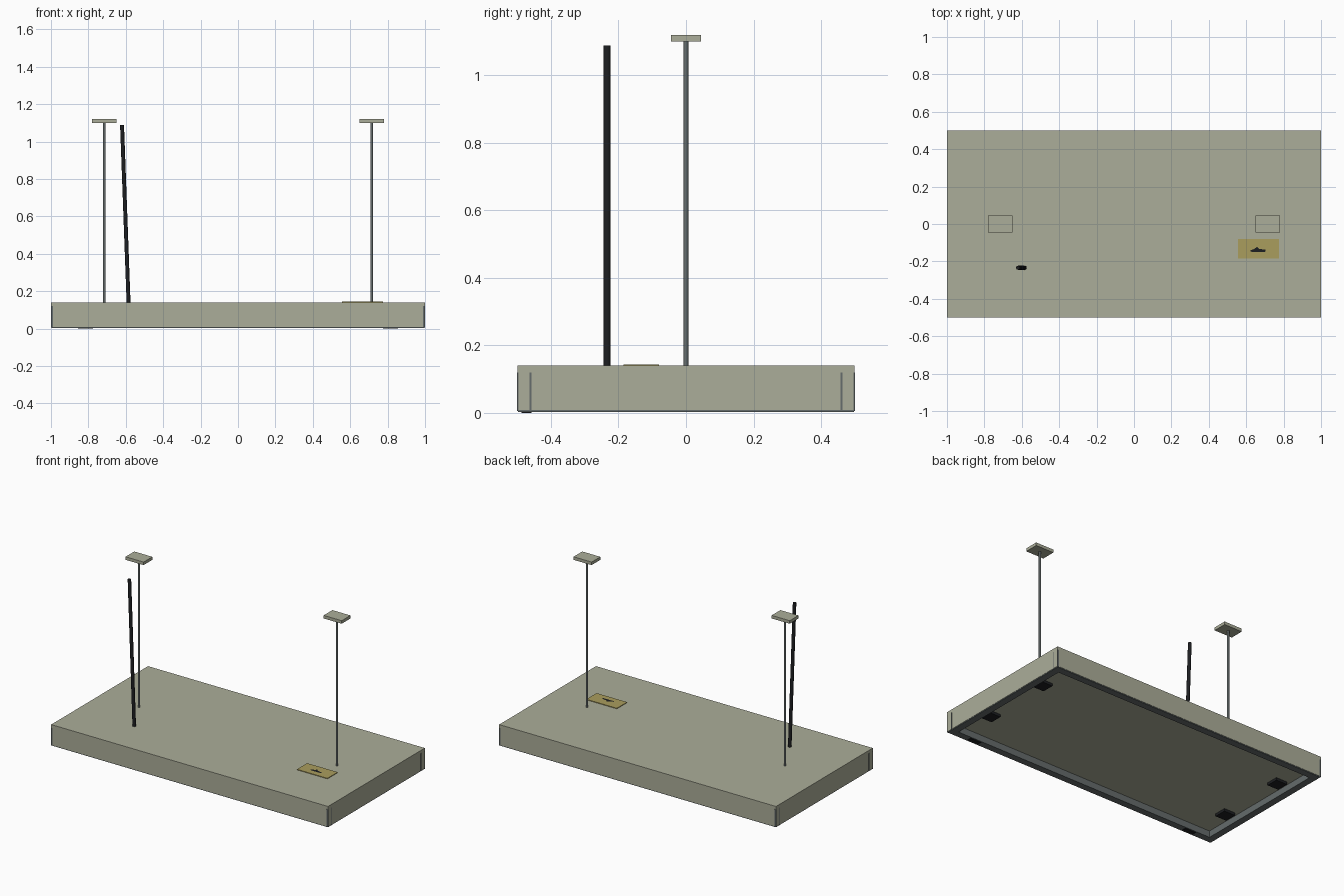
import bpy, bmesh, math
from mathutils import Vector

if "Cube" in bpy.data.objects:
    bpy.data.objects.remove(bpy.data.objects["Cube"])


def mat(name, rgb):
    m = bpy.data.materials.new(name)
    m.diffuse_color = (*rgb, 1)
    m.use_nodes = True
    m.node_tree.nodes["Principled BSDF"].inputs["Base Color"].default_value = m.diffuse_color
    return m


OLIVE = mat("olive_grey", (0.41, 0.42, 0.32))
STEEL = mat("steel_grey", (0.13, 0.15, 0.15))
BLACK = mat("black", (0.012, 0.013, 0.015))
BRASS = mat("brass", (0.40, 0.34, 0.11))


def finish(bm, name, material):
    me = bpy.data.meshes.new(name)
    bm.to_mesh(me)
    bm.free()
    me.materials.append(material)
    ob = bpy.data.objects.new(name, me)
    bpy.context.collection.objects.link(ob)
    return ob


def box(name, x, y, z, material):
    """Box from (min, max) ranges."""
    bm = bmesh.new()
    bmesh.ops.create_cube(bm, size=1)
    for v in bm.verts:
        v.co = [r[0] + (c + 0.5) * (r[1] - r[0]) for c, r in zip(v.co, (x, y, z))]
    return finish(bm, name, material)


def rod(name, a, b, r, sides, material):
    """Cylinder between two points."""
    a, b = Vector(a), Vector(b)
    d = b - a
    bm = bmesh.new()
    bmesh.ops.create_cone(bm, cap_ends=True, segments=sides, radius1=r, radius2=r, depth=d.length)
    bmesh.ops.rotate(bm, verts=bm.verts, matrix=Vector((0, 0, 1)).rotation_difference(d).to_matrix())
    bmesh.ops.translate(bm, verts=bm.verts, vec=(a + b) / 2)
    ob = finish(bm, name, material)
    for p in ob.data.polygons:
        p.use_smooth = len(p.vertices) == 4
    return ob


def ring(name, hx, hy, w, z0, z1, material):
    """Rectangular frame of wall width w."""
    bm = bmesh.new()
    sides = [(1, 1), (-1, 1), (-1, -1), (1, -1)]
    loops = [[bm.verts.new((sx * (hx - i), sy * (hy - i), z)) for sx, sy in sides]
             for i, z in ((0, z0), (0, z1), (w, z1), (w, z0))]
    for k in range(4):
        p, q = loops[k], loops[(k + 1) % 4]
        for j in range(4):
            bm.faces.new((p[j], p[(j + 1) % 4], q[(j + 1) % 4], q[j]))
    bmesh.ops.recalc_face_normals(bm, faces=bm.faces)
    return finish(bm, name, material)


# base deck, its skirt and the steel frame below
box("deck", (-0.999, 0.999), (-0.499, 0.499), (0.045, 0.14), OLIVE)
ring("skirt", 0.999, 0.499, 0.008, 0.008, 0.045, OLIVE)
ring("underframe", 0.997, 0.497, 0.045, 0.003, 0.045, STEEL)

for sx, side in ((-1, "left"), (1, "right")):
    # upright post and its cap
    px = 0.715 * sx
    rod(side + "_post", (px, 0, 0.13), (px, 0, 1.105), 0.007, 12, STEEL)
    box(side + "_post_cap", (px - 0.065, px + 0.065), (-0.045, 0.045), (1.1, 1.12), OLIVE)
    for sy, end in ((-1, "front"), (1, "back")):
        # seam strips at the corners of the short sides
        xs = sorted((0.99 * sx, sx))
        box(f"{side}_{end}_seam", xs, sorted((0.457 * sy, 0.463 * sy)), (0.005, 0.12), STEEL)
        box(f"{side}_{end}_edge_seam", xs, sorted((0.496 * sy, 0.5 * sy)), (0.005, 0.12), STEEL)
        # pads under the deck
        x, y = 0.89 * sx, 0.235 * sy
        box(f"{side}_{end}_pad", (x - 0.04, x + 0.04), (y - 0.04, y + 0.04), (0.028, 0.05), BLACK)
    # feet below the front rail
    x = 0.815 * sx
    box(side + "_front_foot", (x - 0.04, x + 0.04), (-0.487, -0.458), (0, 0.01), BLACK)

# leaning staff
rod("leaning_staff", (-0.585, -0.234, 0.138), (-0.62, -0.234, 1.088), 0.011, 10, BLACK)

# brass plate with a small dark mark
box("plate", (0.555, 0.775), (-0.185, -0.08), (0.138, 0.144), BRASS)
bm = bmesh.new()
outline = [(0.62, -0.143), (0.63, -0.15), (0.70, -0.15), (0.705, -0.138), (0.67, -0.133), (0.658, -0.122), (0.645, -0.132)]
bm.faces.new([bm.verts.new((x, y, 0.1445)) for x, y in outline])
finish(bm, "plate_mark", BLACK)
